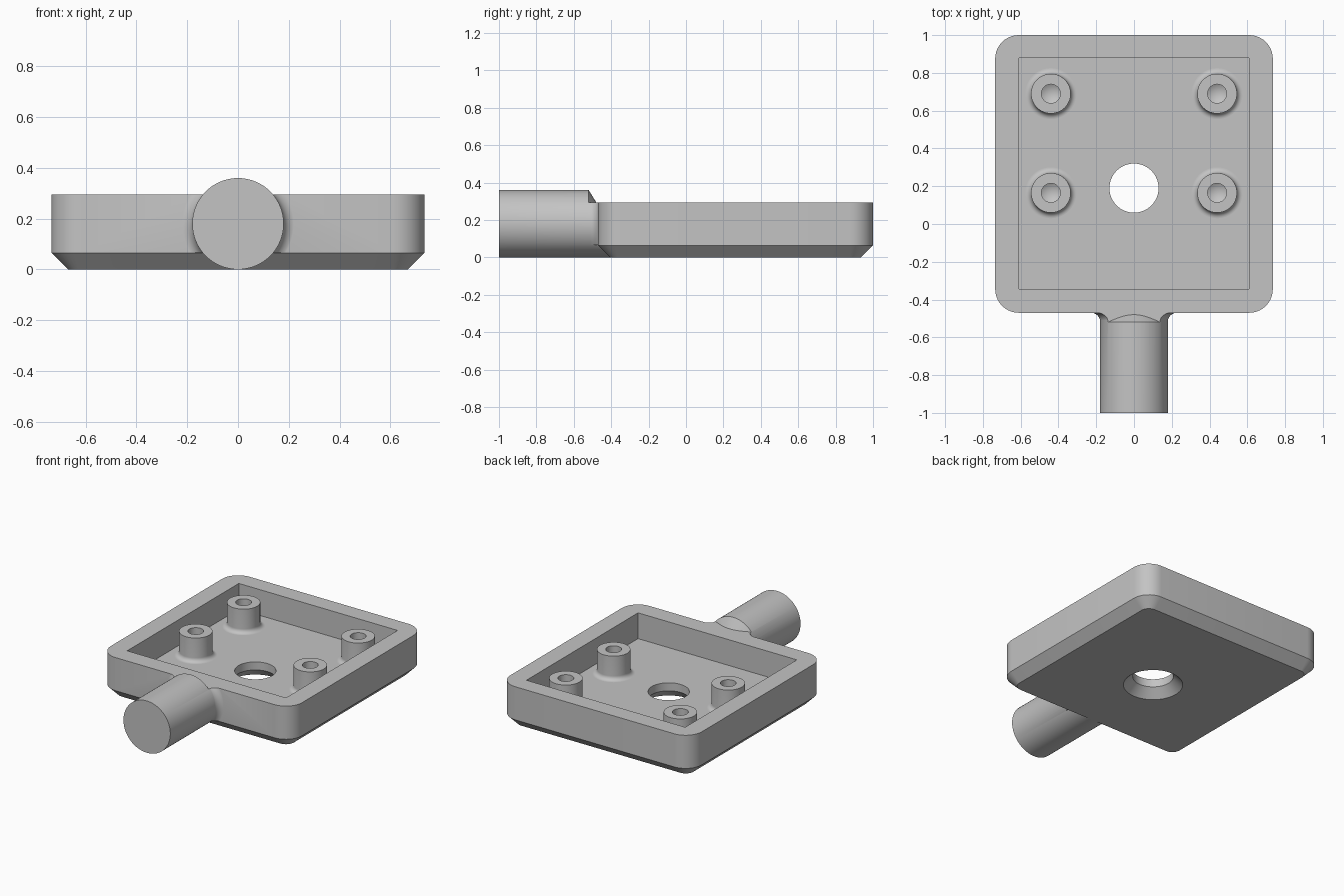
import bpy, bmesh, math
from mathutils import Vector

if "Cube" in bpy.data.objects:
    bpy.data.objects.remove(bpy.data.objects["Cube"], do_unlink=True)

grey = bpy.data.materials.new("plain_grey")
grey.use_nodes = True
GREY = (0.55, 0.55, 0.55, 1)
grey.diffuse_color = GREY
grey.node_tree.nodes["Principled BSDF"].inputs["Base Color"].default_value = GREY

HALF_X, FRONT, BACK, TOP = 0.735, -0.47, 1.0, 0.295
CHAMFER, CORNER, FLOOR = 0.065, 0.125, 0.116
SHAFT_R = 0.18


def make(name, bm):
    bmesh.ops.remove_doubles(bm, verts=bm.verts, dist=1e-5)
    bmesh.ops.recalc_face_normals(bm, faces=bm.faces)
    mesh = bpy.data.meshes.new(name)
    bm.to_mesh(mesh)
    bm.free()
    mesh.materials.append(grey)
    ob = bpy.data.objects.new(name, mesh)
    bpy.context.collection.objects.link(ob)
    return ob


def skin(bm, rings):
    """Join successive closed rings with quads."""
    for a, b in zip(rings, rings[1:]):
        n = len(a)
        for i in range(n):
            j = (i + 1) % n
            bm.faces.new((a[i], a[j], b[j], b[i]))


def lathe(name, profile, place, sides=96):
    """Turn (radius, height) points; place maps (u, v, height) to a position."""
    bm = bmesh.new()
    rings = []
    for r, h in profile:
        angles = [math.tau * i / sides for i in range(sides)]
        rings.append([bm.verts.new(place(r * math.cos(a), r * math.sin(a), h))
                      for a in angles])
    skin(bm, rings)
    return make(name, bm)


def box(name, x, y0, y1, z0, z1):
    bm = bmesh.new()
    bmesh.ops.create_cube(bm, size=1)
    for v in bm.verts:
        v.co = Vector((v.co.x * 2 * x, y0 + (v.co.y + 0.5) * (y1 - y0),
                       z0 + (v.co.z + 0.5) * (z1 - z0)))
    return make(name, bm)


def combine(ob, tool, operation):
    """Bake a boolean into ob and discard the tool."""
    mod = ob.modifiers.new("boolean", 'BOOLEAN')
    mod.object, mod.operation, mod.solver = tool, operation, 'EXACT'
    bpy.context.view_layer.update()
    graph = bpy.context.evaluated_depsgraph_get()
    mesh = bpy.data.meshes.new_from_object(ob.evaluated_get(graph))
    ob.modifiers.clear()
    ob.data = mesh
    bpy.data.objects.remove(tool, do_unlink=True)


def arc(cu, cv, r, start, end, steps=10):
    angles = [math.radians(start + (end - start) * i / steps) for i in range(steps + 1)]
    return [(cu + r * math.cos(a), cv + r * math.sin(a)) for a in angles]


def smooth(ob):
    bpy.ops.object.select_all(action='DESELECT')
    ob.select_set(True)
    bpy.context.view_layer.objects.active = ob
    bpy.ops.object.shade_smooth_by_angle(angle=math.radians(30))


def along_y(u, v, h):
    return Vector((u, h, SHAFT_R + v))


# Tray block: rounded rectangle with a chamfered underside
bm = bmesh.new()
rings = []
for inset, z in ((CHAMFER, 0), (0, CHAMFER), (0, TOP)):
    cx = HALF_X - CORNER
    corners = ((cx, BACK - CORNER, 0), (-cx, BACK - CORNER, 90),
               (-cx, FRONT + CORNER, 180), (cx, FRONT + CORNER, 270))
    rings.append([bm.verts.new((x, y, z)) for ox, oy, a in corners
                  for x, y in arc(ox, oy, CORNER - inset, a, a + 90)])
skin(bm, rings)
bm.faces.new(rings[0])
bm.faces.new(rings[-1])
tray = make("tray", bm)

# Round handle, its raised end bevelled down to the rim
handle = lathe("handle", [(0, -1), (SHAFT_R, -1), (SHAFT_R, -0.4), (0, -0.4)], along_y)
trim = box("trim", 0.2, -0.56, -0.35, TOP, 0.5)
cone = lathe("cone", [(0, -0.56), (0.245, -0.56), (0.05, -0.44), (0, -0.44)], along_y)
combine(trim, cone, 'DIFFERENCE')
combine(handle, trim, 'DIFFERENCE')

# Concave blend between handle and front wall
blend = lathe("blend", [(0, -0.519)] + arc(0.229, -0.519, 0.05, 180, 90)
              + [(0.229, -0.45), (0, -0.45)], along_y)
combine(blend, box("slab", 0.4, -0.6, -0.4, CHAMFER + 0.001, TOP), 'INTERSECT')
combine(tray, handle, 'UNION')
combine(tray, blend, 'UNION')

# Square pocket and countersunk centre hole
combine(tray, box("pocket", 0.61, -0.345, 0.88, FLOOR, 0.5), 'DIFFERENCE')
hole = lathe("hole", [(0, -0.02), (0.21, -0.02), (0.13, 0.06), (0.13, 0.2), (0, 0.2)],
             lambda u, v, h: Vector((u, 0.19 + v, h)))
combine(tray, hole, 'DIFFERENCE')
smooth(tray)

# Four screw bosses with filleted feet and blind drilled holes
FILLET = 0.03
foot = arc(0.105 + FILLET, FLOOR + FILLET, FILLET, 270, 180)
boss_profile = [(0, 0.1), (0.105 + FILLET, 0.1)] + foot + [
    (0.105, 0.283), (0.05, 0.283), (0.05, 0.17), (0, 0.14)]
for side, sx in (("left", 1), ("right", -1)):
    for end, y in (("front", 0.165), ("back", 0.69)):
        boss = lathe(f"boss_{end}_{side}", boss_profile,
                     lambda u, v, h: Vector((sx * 0.44 + u, y + v, h)), 64)
        smooth(boss)
